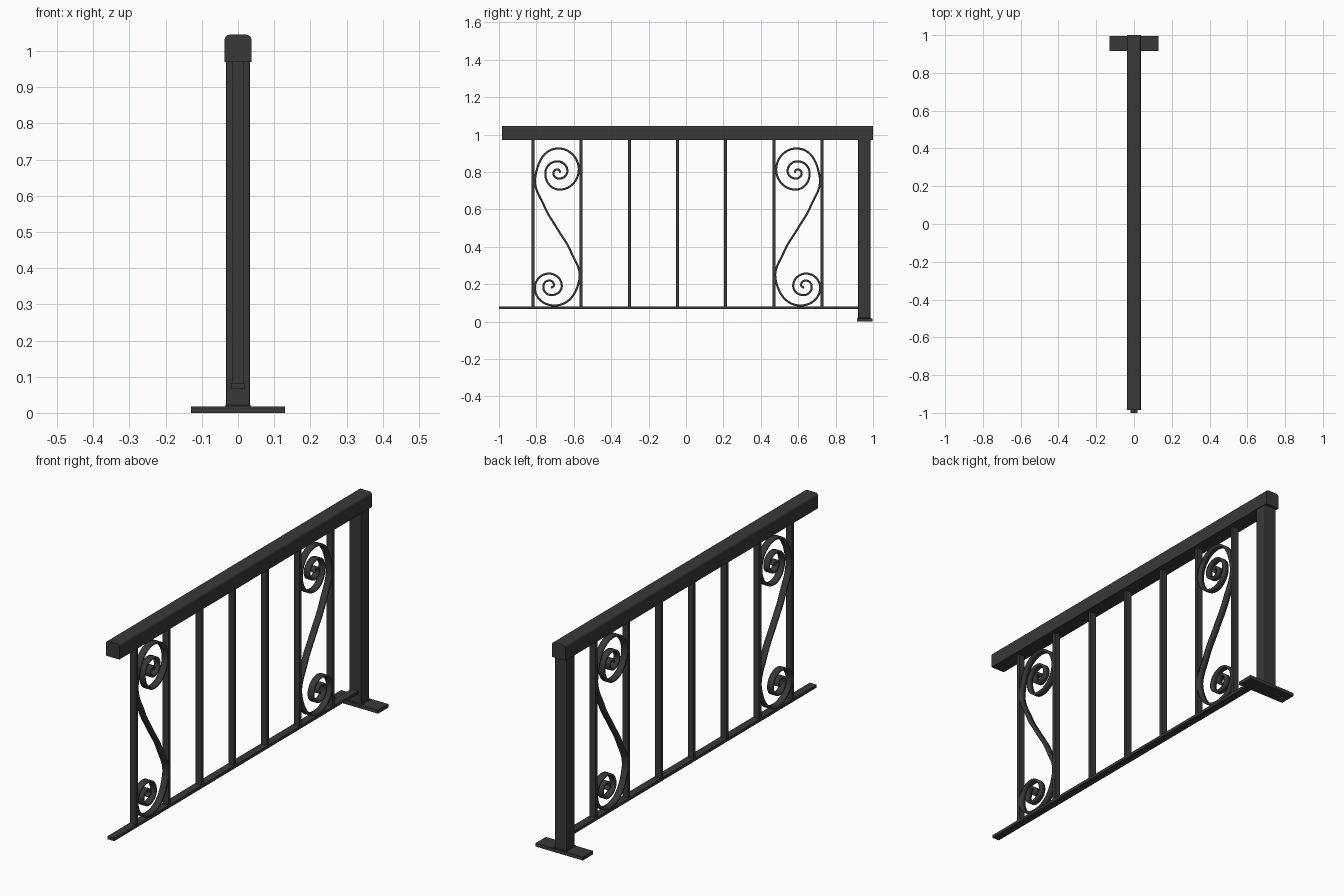
import bpy, bmesh, math

cube = bpy.data.objects.get("Cube")
if cube:
    bpy.data.objects.remove(cube, do_unlink=True)

# One dark painted-metal colour
metal = bpy.data.materials.new("dark_grey_metal")
metal.use_nodes = True
GREY = (0.04, 0.04, 0.04, 1)
metal.diffuse_color = GREY
metal.node_tree.nodes["Principled BSDF"].inputs["Base Color"].default_value = GREY


def add_object(name, mesh):
    obj = bpy.data.objects.new(name, mesh)
    bpy.context.collection.objects.link(obj)
    mesh.materials.clear()
    mesh.materials.append(metal)
    return obj


def box(name, x, y, z, round_edges=None, radius=0.0, segments=3):
    """Box from (low, high) ranges; round_edges picks edges to bevel."""
    bm = bmesh.new()
    bmesh.ops.create_cube(bm, size=1)
    for v in bm.verts:
        for i, (low, high) in enumerate((x, y, z)):
            v.co[i] = low if v.co[i] < 0 else high
    if round_edges:
        edges = [e for e in bm.edges if round_edges(e)]
        bmesh.ops.bevel(bm, geom=edges, offset=radius, segments=segments,
                        profile=0.5, affect='EDGES')
    mesh = bpy.data.meshes.new(name)
    bm.to_mesh(mesh)
    bm.free()
    return add_object(name, mesh)


def runs_along(edge, axis):
    d = edge.verts[1].co - edge.verts[0].co
    return abs(d[axis]) > 0.99 * d.length


# Handrail with rounded top edges
box("handrail", (-0.037, 0.037), (-0.985, 1.0), (0.97, 1.045),
    lambda e: runs_along(e, 1) and e.verts[0].co.z > 1, 0.014, 4)

# Post, its foot plate and the weld between them
box("post", (-0.033, 0.033), (0.92, 0.986), (0.015, 0.975),
    lambda e: runs_along(e, 2), 0.005, 2)
box("foot_plate", (-0.13, 0.13), (0.915, 0.996), (0, 0.017))
box("post_weld", (-0.036, 0.036), (0.917, 0.989), (0.016, 0.022),
    lambda e: e.verts[0].co.z > 0.02 and e.verts[1].co.z > 0.02, 0.003, 1)

# Bottom rail and evenly spaced balusters
box("bottom_rail", (-0.019, 0.019), (-1.0, 0.925), (0.068, 0.082))
MIDDLE, SPACING = -0.0455, 0.2575
for i in range(-3, 4):
    y = MIDDLE + i * SPACING
    box(f"baluster_{i + 4}", (-0.016, 0.016), (y - 0.008, y + 0.008), (0.08, 0.972))

# Scroll path as (y, z), from the upper spiral's eye to the lower one's
SCROLL = [(-0.672, 0.797), (-0.684, 0.814), (-0.709, 0.795), (-0.679, 0.765),
          (-0.634, 0.806), (-0.69, 0.857), (-0.752, 0.795), (-0.679, 0.706),
          (-0.573, 0.816), (-0.69, 0.926), (-0.805, 0.78), (-0.754, 0.61),
          (-0.69, 0.50), (-0.615, 0.373), (-0.571, 0.22), (-0.69, 0.087),
          (-0.808, 0.17), (-0.738, 0.257), (-0.664, 0.19), (-0.722, 0.142),
          (-0.763, 0.185), (-0.733, 0.22), (-0.706, 0.196), (-0.722, 0.18)]


def scroll(name, path):
    """Flat bar bent along the path, standing across the railing."""
    curve = bpy.data.curves.new(name + "_path", 'CURVE')
    curve.dimensions = '2D'
    curve.fill_mode = 'NONE'
    curve.extrude = 0.015
    curve.resolution_u = 10
    spline = curve.splines.new('BEZIER')
    spline.bezier_points.add(len(path) - 1)
    for point, (y, z) in zip(spline.bezier_points, path):
        point.co = (y, z, 0)
        point.handle_left_type = point.handle_right_type = 'AUTO'
    helper = bpy.data.objects.new(name + "_path", curve)
    bpy.context.collection.objects.link(helper)
    bpy.context.view_layer.update()
    graph = bpy.context.evaluated_depsgraph_get()
    mesh = bpy.data.meshes.new_from_object(helper.evaluated_get(graph))
    bpy.data.objects.remove(helper, do_unlink=True)
    obj = add_object(name, mesh)
    obj.rotation_euler = (math.pi / 2, 0, math.pi / 2)
    thick = obj.modifiers.new("bar_thickness", 'SOLIDIFY')
    thick.thickness = 0.011
    thick.offset = 0
    bpy.ops.object.select_all(action='DESELECT')
    obj.select_set(True)
    bpy.context.view_layer.objects.active = obj
    bpy.ops.object.shade_smooth_by_angle(angle=math.radians(35))


scroll("front_scroll", SCROLL)
scroll("back_scroll", [(2 * MIDDLE - y, z) for y, z in SCROLL])
